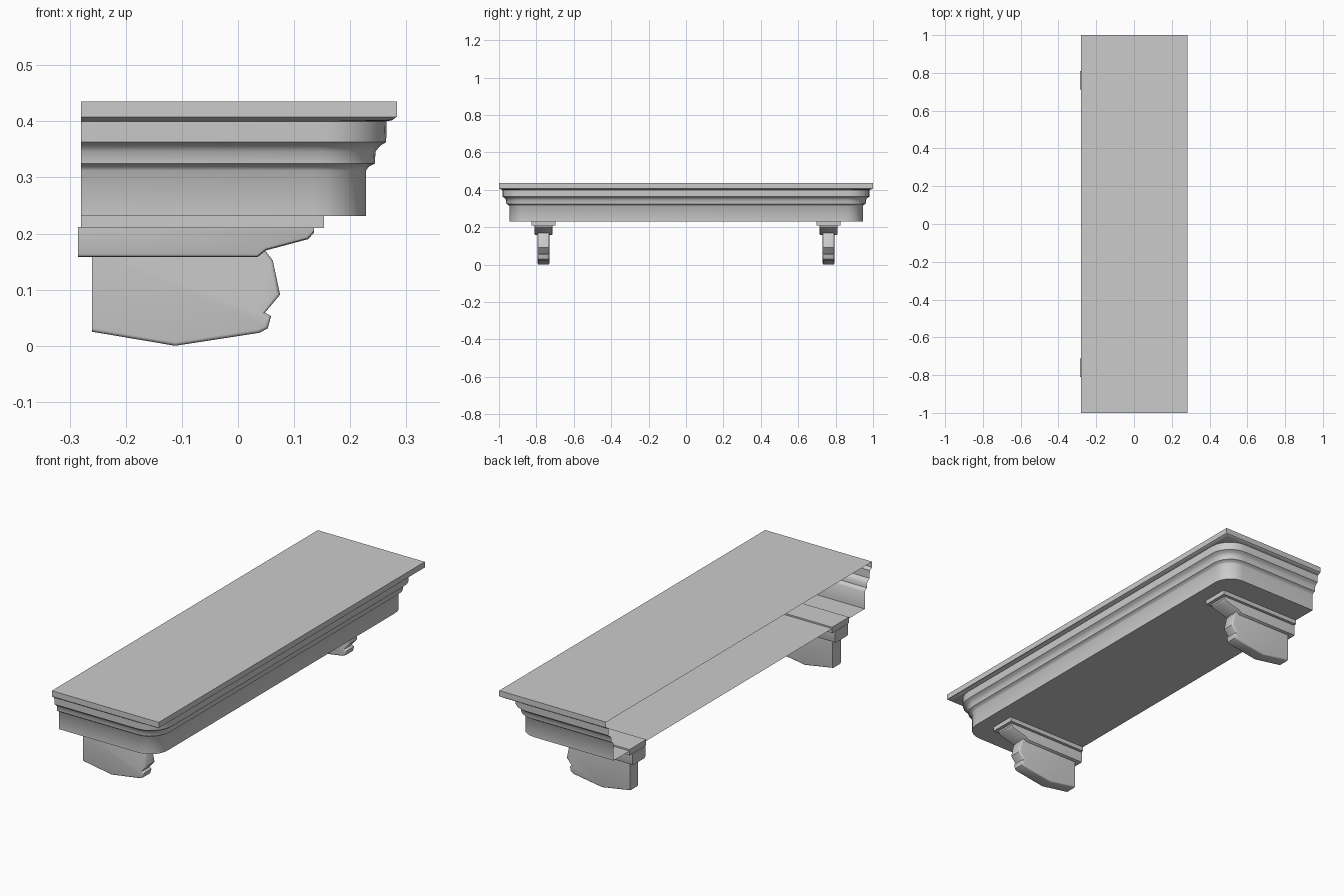
import bpy, bmesh, math

if "Cube" in bpy.data.objects:
    bpy.data.objects.remove(bpy.data.objects["Cube"])

BACK, FRONT = -0.28, 0.283


def finish(name, bm, angle=40):
    me = bpy.data.meshes.new(name)
    bm.to_mesh(me)
    bm.free()
    ob = bpy.data.objects.new(name, me)
    bpy.context.collection.objects.link(ob)
    bpy.ops.object.select_all(action='DESELECT')
    ob.select_set(True)
    bpy.context.view_layer.objects.active = ob
    bpy.ops.object.shade_smooth_by_angle(angle=math.radians(angle))
    return ob


def u_path(inset, r, segs=6):
    """Three-sided path: one end, front, other end, with rounded corners."""
    hx, hy = FRONT - inset, 1 - inset
    arc = [(hx - r + r * math.sin(a), -hy + r - r * math.cos(a))
           for a in (i * math.pi / 2 / segs for i in range(segs + 1))]
    half = [(BACK, -hy)] + arc
    return half + [(x, -y) for x, y in reversed(half)]


# Shelf: moulding profile (inset, height, corner radius), open at the back
levels = [(0, .435, 0), (0, .408, 0), (.008, .402, .01), (.018, .400, .11), (.019, .363, .11),
          (.030, .356, .105), (.038, .346, .10), (.039, .325, .10),
          (.050, .319, .095), (.055, .312, .09), (.055, .231, .09)]
bm = bmesh.new()
rows = [[bm.verts.new((x, y, z)) for x, y in u_path(d, r)] for d, z, r in levels]
for a, b in zip(rows, rows[1:]):
    for i in range(len(a) - 1):
        bm.faces.new((a[i], b[i], b[i + 1], a[i + 1]))
bm.faces.new(rows[0])
bm.faces.new(rows[-1][::-1])
bmesh.ops.remove_doubles(bm, verts=bm.verts, dist=1e-5)
bmesh.ops.recalc_face_normals(bm, faces=bm.faces)
# make sure the top faces up
top = max(bm.faces, key=lambda f: f.calc_center_median().z)
if top.normal.z < 0:
    bmesh.ops.reverse_faces(bm, faces=bm.faces)
finish("shelf", bm)


def slab(name, y, profile, half, bevel=0, zmax=0, segs=3):
    """Extrude an x-z profile across y; round its side rims below zmax."""
    bm = bmesh.new()
    f = bm.faces.new([bm.verts.new((x, y - half, z)) for x, z in profile])
    ret = bmesh.ops.extrude_face_region(bm, geom=[f])
    for v in ret['geom']:
        if isinstance(v, bmesh.types.BMVert):
            v.co.y += 2 * half
    bmesh.ops.recalc_face_normals(bm, faces=bm.faces)
    if bevel:
        xmin = min(p[0] for p in profile)
        rim = [e for e in bm.edges
               if abs(e.verts[0].co.y - e.verts[1].co.y) < 1e-6
               and sum(v.co.z for v in e.verts) / 2 < zmax
               and sum(v.co.x for v in e.verts) / 2 > xmin + .001]
        bmesh.ops.bevel(bm, geom=rim, offset=bevel, segments=segs,
                        profile=0.5, affect='EDGES', clamp_overlap=True)
    return finish(name, bm)


# Corbel profiles
plate = [(-.28, .21), (.153, .21), (.153, .238), (-.28, .238)]
cap = [(-.285, .158), (.035, .158), (.05, .170), (.125, .190),
       (.135, .201), (.135, .212), (-.285, .212)]
body = [(-.26, .025), (-.112, .0), (.038, .023), (.053, .031), (.059, .053),
        (.048, .059), (.075, .091), (.062, .152), (.048, .170), (-.26, .170)]

for side, y in (("left", -.762), ("right", .762)):
    slab(f"bracket_plate_{side}", y, plate, .063)
    slab(f"bracket_cap_{side}", y, cap, .049, .012, .20, 2)
    slab(f"bracket_body_{side}", y, body, .031, .014, .165)
